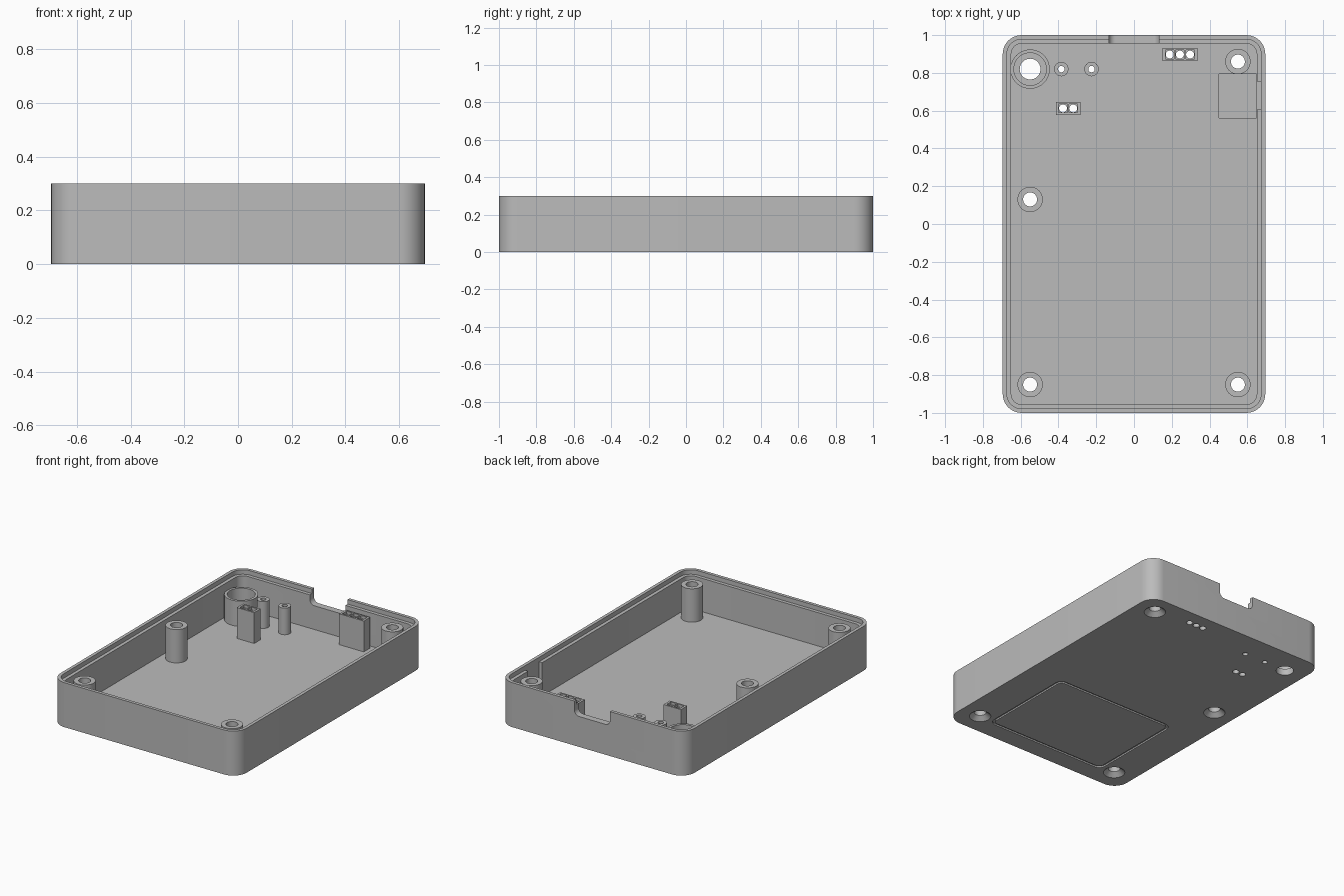
import bpy, bmesh, math

cube = bpy.data.objects.get("Cube")
if cube:
    bpy.data.objects.remove(cube)

grey = bpy.data.materials.new("plain_grey")
grey.use_nodes = True
COLOR = (0.5, 0.5, 0.5, 1)
grey.diffuse_color = COLOR
grey.node_tree.nodes["Principled BSDF"].inputs["Base Color"].default_value = COLOR

FLOOR, TOP, LEDGE = 0.045, 0.3, 0.27


def make(name, bm):
    bmesh.ops.recalc_face_normals(bm, faces=bm.faces)
    mesh = bpy.data.meshes.new(name)
    bm.to_mesh(mesh)
    bm.free()
    mesh.materials.append(grey)
    obj = bpy.data.objects.new(name, mesh)
    bpy.context.collection.objects.link(obj)
    return obj


def rounded_rect(hx, hy, r, cx=0, cy=0, steps=10):
    pts = []
    for i, (sx, sy) in enumerate([(1, 1), (-1, 1), (-1, -1), (1, -1)]):
        for k in range(steps + 1):
            a = math.pi / 2 * (i + k / steps)
            pts.append((cx + sx * (hx - r) + r * math.cos(a),
                        cy + sy * (hy - r) + r * math.sin(a)))
    return pts


def prism(name, outline, z0, z1, place=lambda u, v, w: (u, v, w)):
    """Extrude a closed outline from z0 to z1."""
    bm = bmesh.new()
    low, high = [[bm.verts.new(place(u, v, z)) for u, v in outline] for z in (z0, z1)]
    bm.faces.new(low)
    bm.faces.new(high)
    n = len(outline)
    for i in range(n):
        j = (i + 1) % n
        bm.faces.new((low[i], low[j], high[j], high[i]))
    return make(name, bm)


def box(name, x0, x1, y0, y1, z0, z1):
    return prism(name, [(x0, y0), (x1, y0), (x1, y1), (x0, y1)], z0, z1)


def cone(name, x, y, r0, r1, z0, z1, sides=40):
    bm = bmesh.new()
    bmesh.ops.create_cone(bm, cap_ends=True, segments=sides, radius1=r0, radius2=r1, depth=z1 - z0)
    bmesh.ops.translate(bm, verts=bm.verts, vec=(x, y, (z0 + z1) / 2))
    return make(name, bm)


def tube(name, x, y, r_out, r_in, z1, sides=40):
    """Hollow round post standing on the floor."""
    bm = bmesh.new()
    rings = []
    for r, z in [(r_out, FLOOR), (r_out, z1), (r_in, z1), (r_in, FLOOR)]:
        rings.append([bm.verts.new((x + r * math.cos(math.tau * k / sides),
                                    y + r * math.sin(math.tau * k / sides), z)) for k in range(sides)])
    for a, b in zip(rings, rings[1:] + rings[:1]):
        for k in range(sides):
            j = (k + 1) % sides
            bm.faces.new((a[k], a[j], b[j], b[k]))
    return make(name, bm)


def cut(obj, cutters):
    for c in cutters:
        mod = obj.modifiers.new("cut", 'BOOLEAN')
        mod.operation = 'DIFFERENCE'
        mod.solver = 'EXACT'
        mod.object = c
        bpy.context.view_layer.objects.active = obj
        bpy.ops.object.modifier_apply(modifier=mod.name)
        bpy.data.objects.remove(c)


# Tray with stepped rim
tray = prism("tray", rounded_rect(0.695, 1, 0.1), 0, TOP)
cutters = [
    prism("cavity", rounded_rect(0.65, 0.955, 0.055), FLOOR, TOP + 0.1),
    prism("rim_step", rounded_rect(0.673, 0.978, 0.078), LEDGE, TOP + 0.1),
    # Socket pocket in the floor and left wall
    box("floor_pocket", 0.45, 0.649, 0.56, 0.795, 0.03, 0.1),
    box("wall_slot", 0.6, 0.673, 0.605, 0.755, FLOOR + 0.002, TOP + 0.1),
    # Cable notch with rounded lower corners in the back wall
    prism("cable_notch", rounded_rect(0.133, 0.1, 0.035, 0, 0.305), 0.9, 1.1,
          lambda u, v, w: (u, w, v)),
]

# Screw posts with countersinks underneath
screws = [(0.55, 0.86), (-0.55, 0.13), (-0.55, -0.85), (0.55, -0.85)]
for i, (x, y) in enumerate(screws):
    tube(f"screw_post_{i + 1}", x, y, 0.067, 0.037, LEDGE)
    cutters.append(cone("screw_hole", x, y, 0.037, 0.037, -0.1, 0.1))
    cutters.append(cone("countersink", x, y, 0.071, 0.034, -0.003, 0.03))

# Wide button guide and two narrow light guides
for name, x, r_out, r_in, r_hole, top in [
        ("button_guide", -0.55, 0.104, 0.086, 0.055, 0.215),
        ("light_guide_1", -0.385, 0.038, 0.017, 0.017, 0.225),
        ("light_guide_2", -0.225, 0.038, 0.017, 0.017, 0.225)]:
    tube(name, x, 0.82, r_out, r_in, top)
    cutters.append(cone("guide_hole", x, 0.82, r_hole, r_hole, -0.1, 0.1))

# Rectangular pin guides with square pockets over round holes
for name, cx, cy, count in [("pin_guide_two", -0.349, 0.612, 2), ("pin_guide_three", 0.243, 0.897, 3)]:
    half = 0.027 * count + 0.011
    block = box(name, cx - half, cx + half, cy - 0.034, cy + 0.034, FLOOR, 0.253)
    holes = []
    for k in range(count):
        x = cx + 0.054 * (k - (count - 1) / 2)
        holes.append(cone("pin_hole", x, cy, 0.021, 0.021, 0, 0.3, 24))
        holes.append(box("pin_pocket", x - 0.023, x + 0.023, cy - 0.023, cy + 0.023, 0.235, 0.3))
        cutters.append(cone("pin_hole", x, cy, 0.021, 0.021, -0.1, 0.1, 24))
    cut(block, holes)

# Label frame groove on the underside
groove = prism("groove", rounded_rect(0.455, 0.348, 0.05, 0, -0.525), -0.01, 0.01)
cut(groove, [prism("groove_core", rounded_rect(0.438, 0.331, 0.033, 0, -0.525), -0.1, 0.1)])
cutters.append(groove)
cut(tray, cutters)

# Smooth round walls, keep edges sharp
bpy.ops.object.select_all(action='DESELECT')
for obj in bpy.context.scene.objects:
    if obj.type == 'MESH':
        obj.select_set(True)
bpy.context.view_layer.objects.active = tray
bpy.ops.object.shade_smooth_by_angle(angle=math.radians(30))
